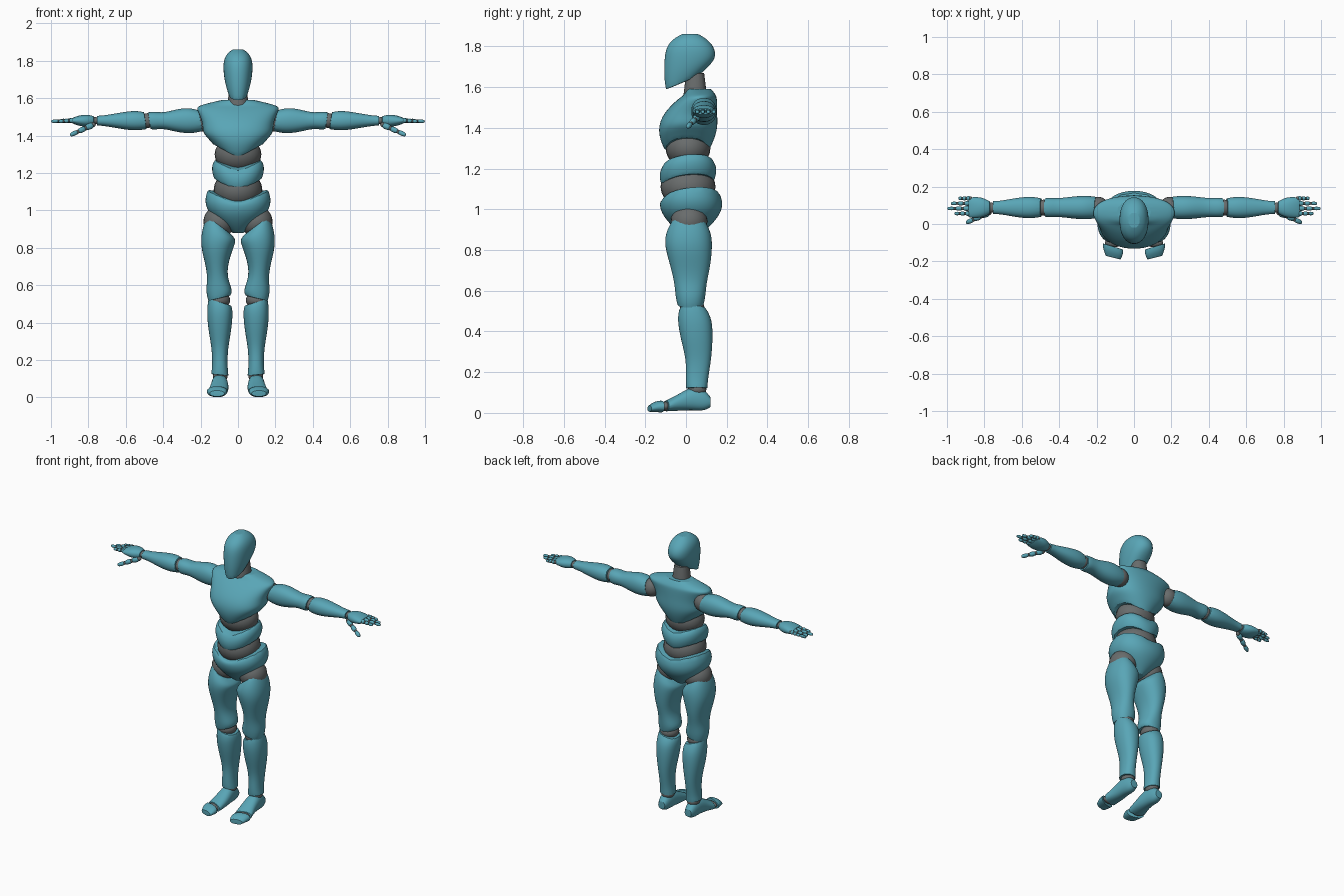
import bpy, bmesh, math
from mathutils import Vector, Matrix

cube = bpy.data.objects.get("Cube")
if cube:
    bpy.data.objects.remove(cube)


def material(name, red, green, blue):
    mat = bpy.data.materials.new(name)
    mat.use_nodes = True
    color = (red, green, blue, 1)
    mat.diffuse_color = color
    mat.node_tree.nodes["Principled BSDF"].inputs["Base Color"].default_value = color
    return mat


TEAL = material("teal shell", .1, .38, .47)
GREY = material("grey joint", .14, .15, .15)


def finish(name, bm, mat):
    bmesh.ops.recalc_face_normals(bm, faces=bm.faces)
    for face in bm.faces:
        face.smooth = True
    mesh = bpy.data.meshes.new(name)
    bm.to_mesh(mesh)
    bm.free()
    mesh.materials.append(mat)
    obj = bpy.data.objects.new(name, mesh)
    bpy.context.collection.objects.link(obj)
    return obj


def ring(at, wide, deep, du=0, dv=0, slope=0, pitch=0, vee=0):
    """One oval cross-section as a function from an angle to (u, v, position on axis).
    Slope and pitch tilt it along u and v; vee lifts both of its flanks."""
    def point(angle):
        c, s = math.cos(angle), math.sin(angle)
        u = math.copysign(abs(c) ** .9, c) * wide
        v = math.copysign(abs(s) ** .9, s) * deep
        return u + du, v + dv, at + slope * u + pitch * v + vee * abs(u)
    return point


def loft(name, rings, origin=(0, 0), axis="z", side=1, mat=TEAL,
         sides=16, crease=.85, levels=2):
    """Skin the rings along an axis, cap both ends and smooth the result."""
    bm = bmesh.new()
    creases = bm.edges.layers.float.new("crease_edge")
    loops = []
    for point in rings:
        loop = []
        for i in range(sides):
            u, v, w = point(math.tau * i / sides)
            u, v = u + origin[0], v + origin[1]
            x, y, z = {"z": (u, v, w), "x": (w, v, u), "y": (u, w, v)}[axis]
            loop.append(bm.verts.new((x * side, y, z)))
        loops.append(loop)
    for low, high in zip(loops, loops[1:]):
        for i in range(sides):
            j = (i + 1) % sides
            bm.faces.new((low[i], low[j], high[j], high[i]))
    for loop in (loops[0], loops[-1]):
        for edge in bm.faces.new(loop).edges:
            edge[creases] = crease
            edge.smooth = crease < .5
    obj = finish(name, bm, mat)
    smooth = obj.modifiers.new("smooth", "SUBSURF")
    smooth.levels = smooth.render_levels = levels
    return obj


def ball(name, center, size, side=1, segments=24):
    x, y, z = center
    bm = bmesh.new()
    matrix = Matrix.Translation((x * side, y, z)) @ Matrix.Diagonal((*size, 1))
    bmesh.ops.create_uvsphere(bm, u_segments=segments, v_segments=segments // 2,
                              radius=1, matrix=matrix)
    return finish(name, bm, GREY)


def digit(name, base, tip, radius, side):
    """A straight finger of three rounded segments, each led by a small joint."""
    base, tip = Vector(base), Vector(tip)
    bone = (tip - base) / 3
    turn = bone.to_track_quat("Z", "Y").to_matrix().to_4x4()
    for k in range(3):
        start = base + bone * k
        r = radius * (1 - k / 8)
        rings = [ring(part * bone.length, r * girth, r * girth)
                 for part, girth in ((.05, .75), (.3, 1.1), (.7, 1), (.97, .6))]
        segment = loft(f"{name}_segment_{k + 1}", rings, sides=8, crease=.3, levels=1)
        segment.data.transform(Matrix.Translation(start) @ turn)
        if side < 0:
            segment.data.transform(Matrix.Diagonal((-1, 1, 1, 1)))
            segment.data.flip_normals()
        ball(f"{name}_joint_{k + 1}", start, [r * .8] * 3, side, segments=10)


# Head and neck
loft("head", [
    ring(at=1.62, wide=.05, deep=.08, dv=-.04, pitch=.42),
    ring(at=1.68, wide=.07, deep=.12, dv=-.01, pitch=.3),
    ring(at=1.74, wide=.08, deep=.13, pitch=.1),
    ring(at=1.8, wide=.08, deep=.12),
    ring(at=1.84, wide=.06, deep=.08),
    ring(at=1.86, wide=.03, deep=.04)], origin=(0, .02), crease=.5)
loft("neck", [ring(at=1.55, wide=.06, deep=.06),
              ring(at=1.67, wide=.045, deep=.045)], origin=(0, .045), mat=GREY)

# Torso shells, with rims arched at the flanks
loft("chest", [
    ring(at=1.28, wide=.135, deep=.11, dv=-.015, vee=.55),
    ring(at=1.33, wide=.165, deep=.135, dv=-.015, vee=.35),
    ring(at=1.4, wide=.195, deep=.15, dv=-.01, vee=.1),
    ring(at=1.47, wide=.19, deep=.135),
    ring(at=1.54, wide=.225, deep=.1, dv=.035),
    ring(at=1.56, wide=.225, deep=.08, dv=.05),
    ring(at=1.59, wide=.09, deep=.06, dv=.045)], origin=(0, .02))
ball("upper_waist_joint", center=(0, .01, 1.3), size=(.125, .11, .1))
loft("abdomen", [ring(at, girth, girth, pitch=.1, vee=.4) for at, girth in
                 ((1.12, .13), (1.15, .142), (1.19, .142), (1.22, .125))], origin=(0, .01))
ball("lower_waist_joint", center=(0, .01, 1.11), size=(.13, .135, .11))
loft("pelvis", [
    ring(at=.88, wide=.03, deep=.05),
    ring(at=.92, wide=.085, deep=.1),
    ring(at=.98, wide=.16, deep=.15),
    ring(at=1.03, wide=.185, deep=.16, vee=.12),
    ring(at=1.05, wide=.165, deep=.145, pitch=.1, vee=.36)], origin=(0, .025))

for label, side in (("left", 1), ("right", -1)):
    # Leg
    ball(f"{label}_hip_joint", center=(.1, .015, .94), size=(.085, .09, .085), side=side)
    loft(f"{label}_thigh", [
        ring(at=.92, wide=.067, deep=.09, slope=.75),
        ring(at=.88, wide=.09, deep=.115, slope=.4),
        ring(at=.82, wide=.095, deep=.12, du=.01),
        ring(at=.72, wide=.062, deep=.1, du=.015, dv=.01),
        ring(at=.64, wide=.053, deep=.08, du=.01, dv=.01),
        ring(at=.57, wide=.074, deep=.075, dv=.01),
        ring(at=.53, wide=.06, deep=.065, dv=.01, slope=-.25)],
        origin=(.1, .012), side=side)
    ball(f"{label}_knee_joint", center=(.1, .03, .52), size=(.058, .06, .045), side=side)
    loft(f"{label}_shin", [
        ring(at=.51, wide=.062, deep=.067, dv=-.02, slope=.3),
        ring(at=.46, wide=.072, deep=.088, dv=-.01),
        ring(at=.36, wide=.063, deep=.08),
        ring(at=.26, wide=.043, deep=.062, dv=.01),
        ring(at=.17, wide=.041, deep=.056),
        ring(at=.12, wide=.047, deep=.053, slope=.1)], origin=(.097, .053), side=side)
    ball(f"{label}_ankle_joint", center=(.095, .055, .115), size=(.04, .045, .035), side=side)
    loft(f"{label}_foot", [
        ring(at=.12, wide=.025, deep=.025),
        ring(at=.09, wide=.038, deep=.055, dv=.01),
        ring(at=.03, wide=.044, deep=.06, dv=.02),
        ring(at=-.03, wide=.05, deep=.043),
        ring(at=-.1, wide=.054, deep=.026, du=.01, dv=-.02, slope=.3)],
        origin=(.098, .053), axis="y", side=side, crease=.6)
    ball(f"{label}_toe_joint", center=(.11, -.1, .032), size=(.046, .025, .023), side=side)
    loft(f"{label}_toes", [
        ring(at=-.12, wide=.056, deep=.03, slope=.3),
        ring(at=-.15, wide=.054, deep=.027, slope=.3),
        ring(at=-.18, wide=.04, deep=.016, dv=-.01, slope=.25)],
        origin=(.112, .031), axis="y", side=side, crease=.6)

    # Arm
    arm = dict(origin=(1.48, .088), axis="x", side=side)
    ball(f"{label}_shoulder_joint", center=(.19, .09, 1.48), size=(.055, .055, .058), side=side)
    loft(f"{label}_upper_arm", [
        ring(at=.2, wide=.057, deep=.058, slope=.2),
        ring(at=.26, wide=.072, deep=.066, slope=.1),
        ring(at=.33, wide=.062, deep=.06),
        ring(at=.4, wide=.042, deep=.05),
        ring(at=.45, wide=.05, deep=.054),
        ring(at=.475, wide=.045, deep=.05, slope=.15)], **arm)
    ball(f"{label}_elbow_joint", center=(.485, .088, 1.48), size=(.04, .042, .04), side=side)
    loft(f"{label}_forearm", [
        ring(at=.495, wide=.046, deep=.05, slope=.15),
        ring(at=.55, wide=.056, deep=.061),
        ring(at=.63, wide=.044, deep=.053),
        ring(at=.71, wide=.029, deep=.036),
        ring(at=.755, wide=.026, deep=.035)], **arm)
    ball(f"{label}_wrist_joint", center=(.765, .088, 1.48), size=(.025, .028, .02), side=side)
    loft(f"{label}_palm", [
        ring(at=.77, wide=.024, deep=.033),
        ring(at=.81, wide=.036, deep=.056),
        ring(at=.86, wide=.026, deep=.058),
        ring(at=.885, wide=.015, deep=.052)], crease=.5, **arm)
    tips = {"index": .96, "middle": 1, "ring": .98, "little": .94}
    for i, (finger, reach) in enumerate(tips.items()):
        y = .056 + i * .027
        digit(f"{label}_{finger}_finger", (.875, y, 1.482), (reach, y, 1.476), .0135, side)
    digit(f"{label}_thumb", (.775, .06, 1.458), (.898, .006, 1.402), .018, side)
